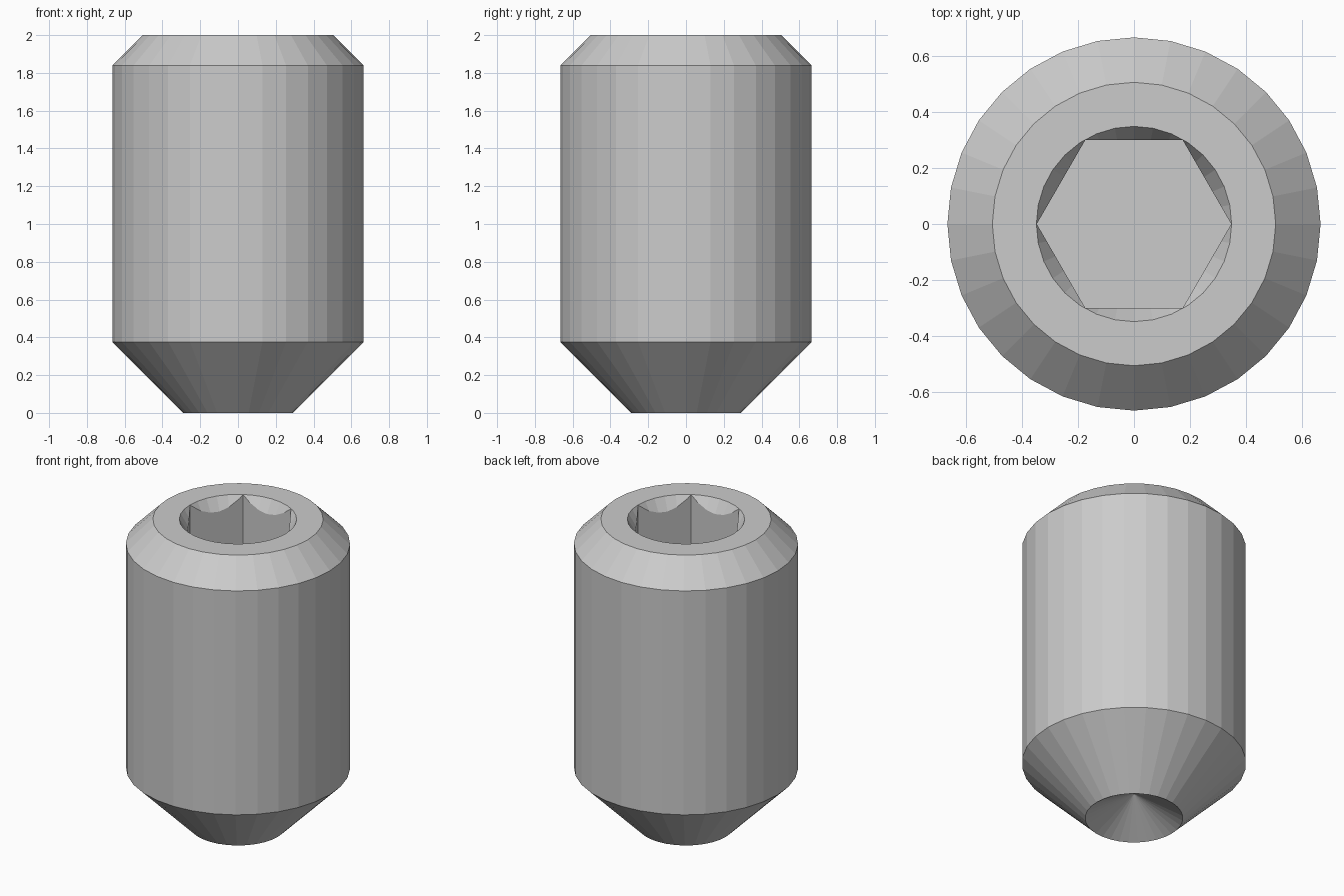
import bpy, bmesh, math

if "Cube" in bpy.data.objects:
    bpy.data.objects.remove(bpy.data.objects["Cube"])

HEIGHT, SIDES = 2.0, 32


def ring(bm, radius, z, count):
    return [bm.verts.new((radius * math.cos(2 * math.pi * i / count),
                          radius * math.sin(2 * math.pi * i / count), z))
            for i in range(count)]


def turned(name, profile, count):
    """Closed solid from (radius, z) points; zero radius ends become apexes."""
    bm = bmesh.new()
    rows = [[bm.verts.new((0, 0, z))] if r == 0 else ring(bm, r, z, count)
            for r, z in profile]
    for a, b in zip(rows, rows[1:]):
        for i in range(count):
            j = (i + 1) % count
            if len(a) == 1:
                bm.faces.new((a[0], b[j], b[i]))
            elif len(b) == 1:
                bm.faces.new((a[i], a[j], b[0]))
            else:
                bm.faces.new((a[i], a[j], b[j], b[i]))
    for row in (rows[0], rows[-1]):
        if len(row) > 1:
            bm.faces.new(row)
    bmesh.ops.recalc_face_normals(bm, faces=bm.faces)
    mesh = bpy.data.meshes.new(name)
    bm.to_mesh(mesh)
    bm.free()
    obj = bpy.data.objects.new(name, mesh)
    bpy.context.collection.objects.link(obj)
    return obj


# Screw body: cup point, lower cone, shank, top chamfer
body = turned("set_screw_body", [(0, 0.167), (0.29, 0), (0.665, 0.375),
                                 (0.665, 1.84), (0.505, HEIGHT)], SIDES)

# Hex socket and its conical lead-in
socket = turned("hex_socket_cutter", [(0.3464, HEIGHT - 1.13), (0.3464, HEIGHT + 0.1)], 6)
slope, rim = 1.7, 0.348
lead_in = turned("lead_in_cutter", [(0, HEIGHT - rim * slope), (rim, HEIGHT),
                                    (rim, HEIGHT + 0.15)], SIDES)

for cutter in (socket, lead_in):
    mod = body.modifiers.new(cutter.name, 'BOOLEAN')
    mod.operation = 'DIFFERENCE'
    mod.solver = 'EXACT'
    mod.object = cutter
    cutter.hide_render = True
    cutter.hide_set(True)
